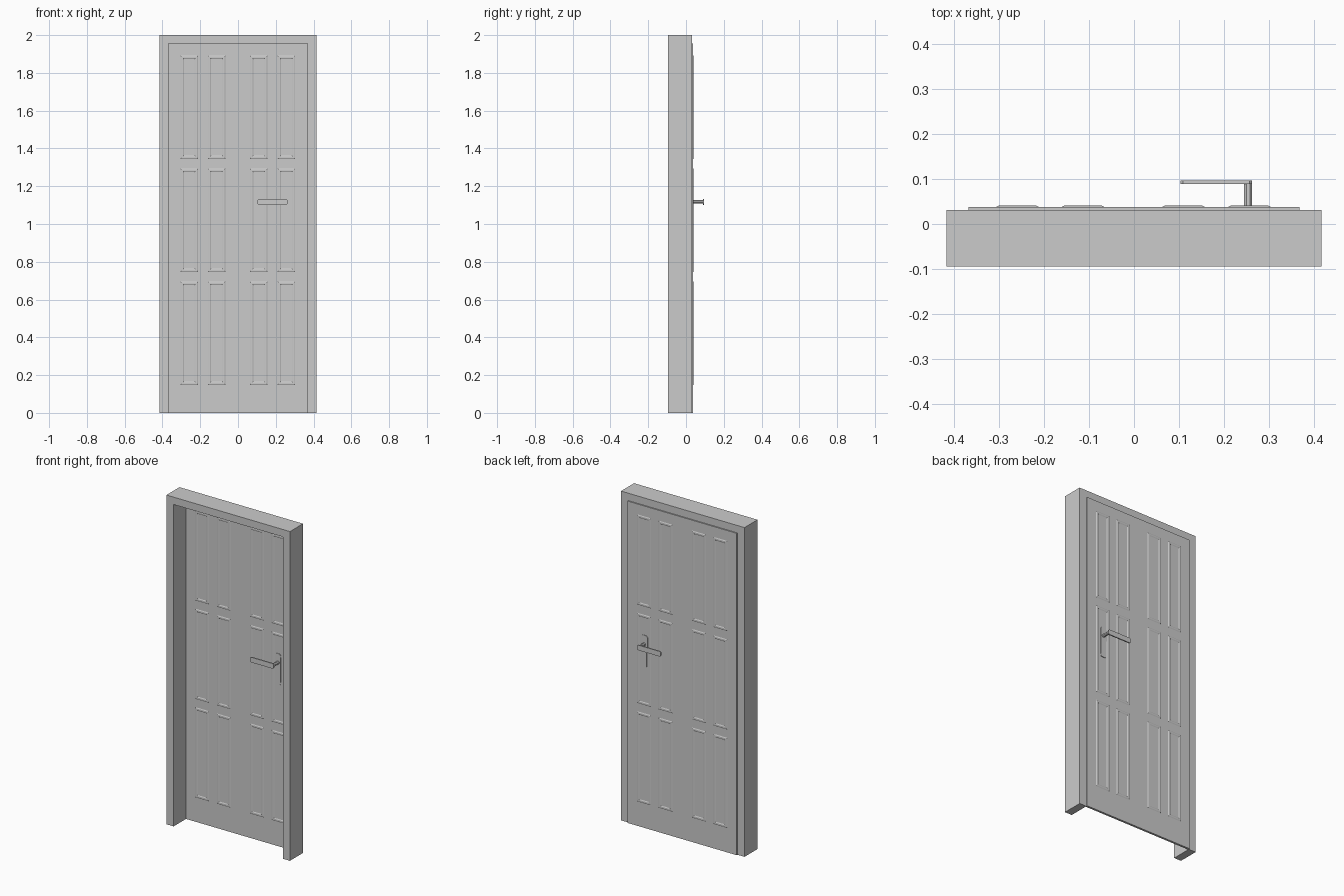
import bpy
import bmesh

cube = bpy.data.objects.get("Cube")
if cube:
    bpy.data.objects.remove(cube, do_unlink=True)

# Single flat grey
grey = bpy.data.materials.new("plain grey")
grey.use_nodes = True
colour = (0.6, 0.6, 0.6, 1)
grey.diffuse_color = colour
grey.node_tree.nodes["Principled BSDF"].inputs["Base Color"].default_value = colour

BACK, FRONT = 0.038, 0.025      # the two faces of the door leaf


def finish(name, bm):
    bmesh.ops.recalc_face_normals(bm, faces=bm.faces)
    mesh = bpy.data.meshes.new(name)
    bm.to_mesh(mesh)
    bm.free()
    mesh.materials.append(grey)
    obj = bpy.data.objects.new(name, mesh)
    bpy.context.collection.objects.link(obj)
    return obj


def slab(name, outline, y0, y1):
    """Extrude an (x, z) outline from y0 to y1."""
    bm = bmesh.new()
    face = bm.faces.new([bm.verts.new((x, y0, z)) for x, z in outline])
    new = bmesh.ops.extrude_face_region(bm, geom=[face])["geom"]
    verts = [v for v in new if isinstance(v, bmesh.types.BMVert)]
    bmesh.ops.translate(bm, verts=verts, vec=(0, y1 - y0, 0))
    return finish(name, bm)


def chamfered(x0, x1, z0, z1, c):
    return [(x0 + c, z0), (x1 - c, z0), (x1, z0 + c), (x1, z1 - c),
            (x1 - c, z1), (x0 + c, z1), (x0, z1 - c), (x0, z0 + c)]


def moulding(bm, x0, x1, z0, z1, base, out):
    """Raised rectangular ring with sloping inner and outer edges."""
    loops = []
    for inset, height in ((0, 0), (0.005, 0.0025), (0.013, 0.0025), (0.018, 0)):
        y = base + out * height
        corners = ((x0 + inset, z0 + inset), (x1 - inset, z0 + inset),
                   (x1 - inset, z1 - inset), (x0 + inset, z1 - inset))
        loops.append([bm.verts.new((x, y, z)) for x, z in corners])
    for a, b in zip(loops, loops[1:]):
        for i in range(4):
            j = (i + 1) % 4
            bm.faces.new((a[i], a[j], b[j], b[i]))


# Frame: two jambs and a head in one outline
W, I, H, T = 0.415, 0.367, 2.0, 1.955
slab("door_frame", [(-W, 0), (-I, 0), (-I, T), (I, T), (I, 0),
                    (W, 0), (W, H), (-W, H)], -0.094, 0.031)

# Leaf fills the opening and stands slightly proud at the back
slab("door_leaf", [(-I, 0), (I, 0), (I, T), (-I, T)], FRONT, BACK)

# Panel mouldings and handles on both faces
columns = (-0.305, -0.16, 0.063, 0.209)
rows = (0.148, 0.746, 1.344)
for side, base, out in (("front", FRONT, -1), ("back", BACK, 1)):
    bm = bmesh.new()
    for x in columns:
        for z in rows:
            moulding(bm, x, x + 0.094, z, z + 0.548, base, out)
    finish(side + "_panel_mouldings", bm)

    # Handle plate, wider at the top
    slab(side + "_handle_plate",
         [(0.237, 0.983), (0.268, 0.983), (0.27, 1.0), (0.272, 1.16),
          (0.264, 1.171), (0.238, 1.171), (0.229, 1.16), (0.229, 1.09),
          (0.235, 1.07)], base, base + out * 0.003)
    # Spindle and lever
    slab(side + "_handle_spindle", chamfered(0.244, 0.262, 1.108, 1.126, 0.005),
         base, base + out * 0.054)
    slab(side + "_handle_lever", chamfered(0.103, 0.262, 1.101, 1.132, 0.006),
         base + out * 0.051, base + out * 0.058)
